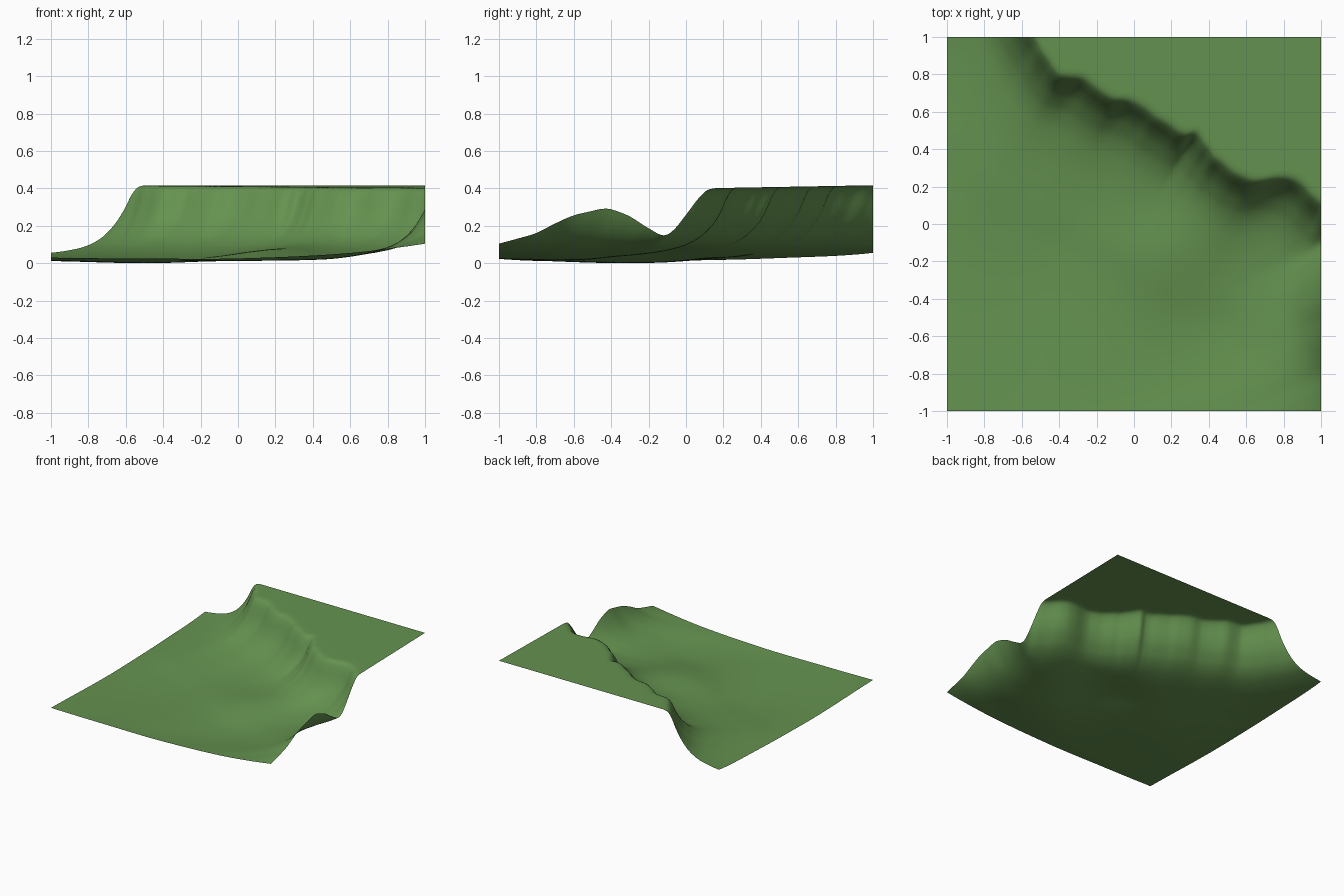
import bpy, bmesh
from math import exp, sin
from mathutils import Vector, noise

cube = bpy.data.objects.get("Cube")
if cube:
    bpy.data.objects.remove(cube, do_unlink=True)


def curve(points, t):
    """Smooth cubic interpolation through (position, value) points."""
    if t <= points[0][0]:
        return points[0][1]
    if t >= points[-1][0]:
        return points[-1][1]

    def tangent(k):
        low, high = max(k - 1, 0), min(k + 1, len(points) - 1)
        return (points[high][1] - points[low][1]) / (points[high][0] - points[low][0])

    i = max(k for k in range(len(points) - 1) if points[k][0] <= t)
    (start, a), (end, b) = points[i], points[i + 1]
    span = end - start
    s = (t - start) / span
    ease = s * s * (3 - 2 * s)
    return (a + (b - a) * ease
            + span * tangent(i) * s * (1 - s) ** 2
            - span * tangent(i + 1) * s * s * (1 - s))


def bump(x, y, cx, cy, rx, ry):
    return exp(-((x - cx) / rx) ** 2 - ((y - cy) / ry) ** 2)


# Plateau rim: distance along the cliff, offset towards the lowland
RIM = [(-1.37, -.81), (-1.28, -.79), (-1.19, -.74), (-1.1, -.67),
       (-1.02, -.62), (-.96, -.59), (-.75, -.49), (-.63, -.53), (-.44, -.52),
       (-.33, -.56), (-.15, -.55), (0, -.55), (.05, -.58), (.13, -.55),
       (.2, -.52), (.42, -.51), (.57, -.61), (.65, -.63), (.73, -.61),
       (.81, -.59), (.87, -.57), (.92, -.59), (1.1, -.62)]

# Cliff section: distance below the rim, height
CLIFF = [(-.07, .4), (-.03, .398), (0, .385), (.03, .34), (.06, .28),
         (.1, .22), (.15, .17), (.2, .132), (.27, .098), (.35, .074),
         (.45, .055), (.57, .042), (.7, .033), (.9, .018), (1.2, .014),
         (2, .033)]

# Side hill section along the right-hand edge of the sheet
HILL = [(-1, .09), (-.9, .115), (-.8, .14), (-.7, .183), (-.6, .22),
        (-.5, .237), (-.45, .243), (-.4, .235), (-.3, .18), (-.2, .09),
        (-.11, .01), (0, 0)]

ALONG = Vector((.865, -.5))
DOWNHILL = Vector((-.5, -.865))


def height(x, y):
    p = Vector((x, y))
    u = p.dot(ALONG)
    w = p.dot(DOWNHILL)
    # Rim wiggles and fine gullies fade out down the slope
    soft = w - sum(curve(RIM, u + k * .05) for k in range(-2, 3)) / 5
    sharp = w - curve(RIM, u) + .006 * noise.noise(Vector((u * 14, 0, 0)))
    d = soft + (sharp - soft) * exp(-(soft / .25) ** 2)
    z = curve(CLIFF, d)
    # Gently tilted plateau, fading into the lowland
    z += .018 * y * min(1, max(0, (z - .1) * 4))
    # Side hill with a valley between it and the cliff
    reach = .12 + .21 * min(1, max(0, -y - .45) / .55) ** 2
    z += curve(HILL, y + .45 * (1 - x)) * exp((x - 1) / reach)
    # Low spur, shallow basin and soft undulations of the lowland
    z += .033 * bump(x, y, .17, -.15, .28, .25)
    z -= .014 * bump(x, y, -.4, -.2, .4, .5)
    if d > .3:
        z += .003 * sin(5 * x + 2 * y) * sin(4 * y - x) * min(1, (d - .3) * 2)
    return z


# Terrain sheet
bm = bmesh.new()
bmesh.ops.create_grid(bm, x_segments=180, y_segments=180, size=1)
for v in bm.verts:
    v.co.z = height(v.co.x, v.co.y)
lowest = min(v.co.z for v in bm.verts)
for v in bm.verts:
    v.co.z -= lowest
for f in bm.faces:
    f.smooth = True

mesh = bpy.data.meshes.new("terrain")
bm.to_mesh(mesh)
bm.free()
terrain = bpy.data.objects.new("terrain", mesh)
bpy.context.collection.objects.link(terrain)

# Grass colour
grass = bpy.data.materials.new("grass green")
grass.use_nodes = True
colour = (.13, .29, .08, 1)
grass.diffuse_color = colour
shader = next(n for n in grass.node_tree.nodes if n.type == 'BSDF_PRINCIPLED')
shader.inputs["Base Color"].default_value = colour
shader.inputs["Roughness"].default_value = .9
mesh.materials.append(grass)
